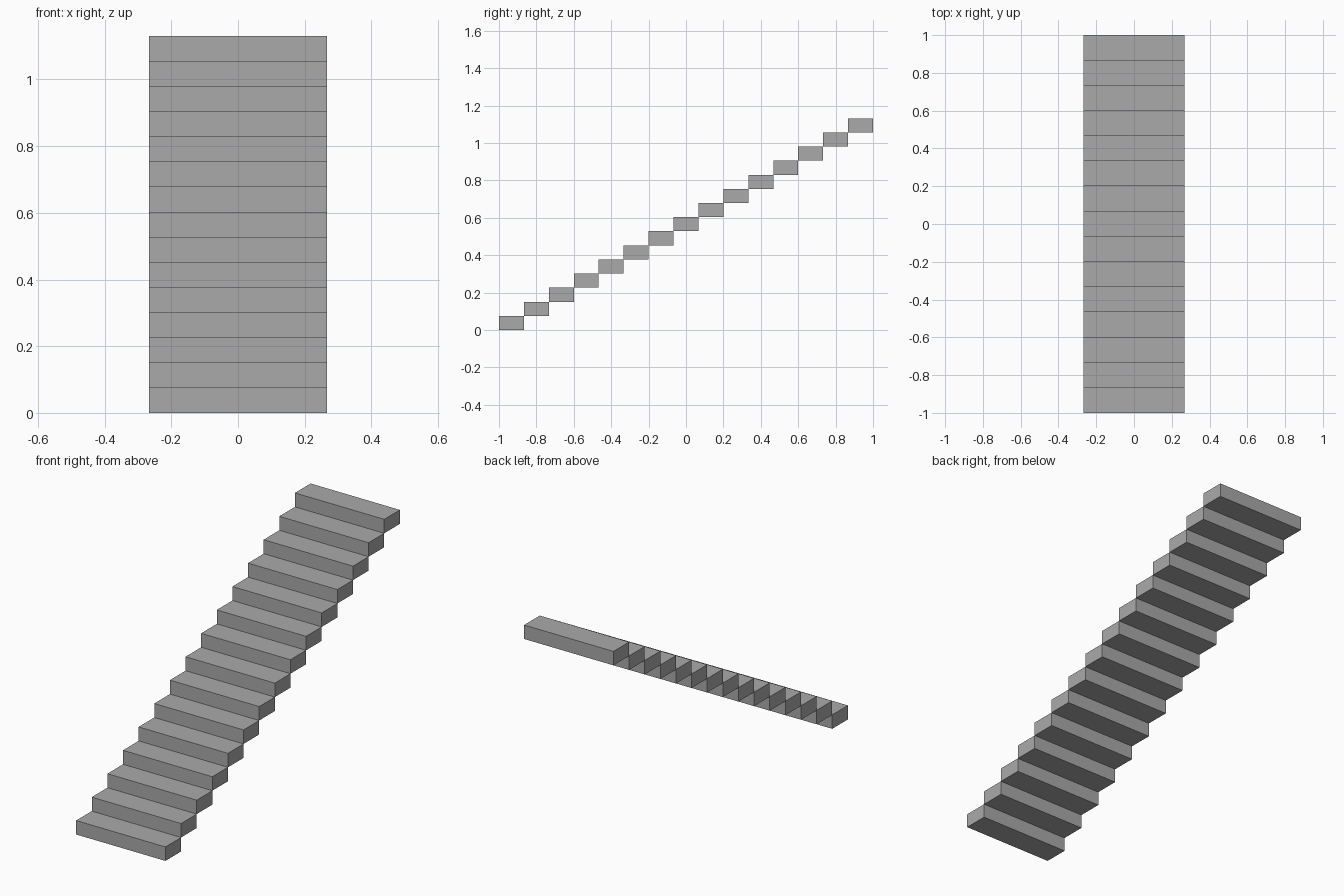
import bpy

cube = bpy.data.objects.get("Cube")
if cube:
    bpy.data.objects.remove(cube, do_unlink=True)

STEPS = 15
DEPTH = 2 / STEPS
RISE = 1.131 / STEPS
WIDTH = 4 * DEPTH

# Plain grey stone
grey = bpy.data.materials.new("grey")
grey.use_nodes = True
grey.diffuse_color = (0.4, 0.4, 0.4, 1)
grey.node_tree.nodes["Principled BSDF"].inputs["Base Color"].default_value = (0.4, 0.4, 0.4, 1)

# Solid block steps, each meeting the next along one edge
for i in range(STEPS):
    bpy.ops.mesh.primitive_cube_add(
        size=1, location=(0, -1 + DEPTH * (i + 0.5), RISE * (i + 0.5)))
    step = bpy.context.object
    step.name = f"step_{i + 1}"
    step.scale = (WIDTH, DEPTH, RISE)
    bpy.ops.object.transform_apply(location=False, rotation=False, scale=True)
    step.data.materials.append(grey)
